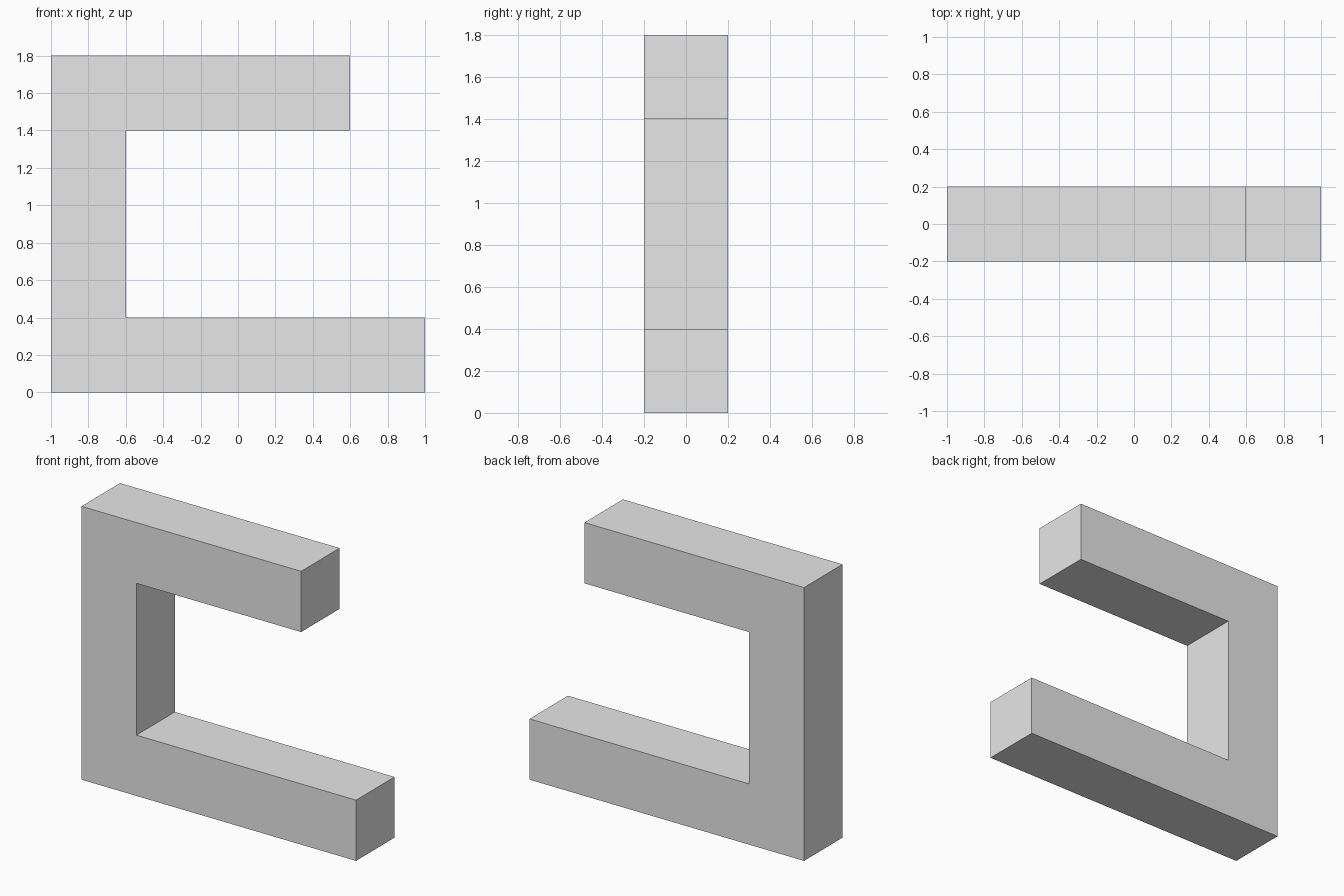
import bpy
import bmesh

# Remove the default cube
cube = bpy.data.objects.get("Cube")
if cube:
    bpy.data.objects.remove(cube, do_unlink=True)

# Plain grey material
grey = bpy.data.materials.new("light_grey")
grey.use_nodes = True
colour = (0.8, 0.8, 0.8, 1.0)
grey.diffuse_color = colour
grey.node_tree.nodes["Principled BSDF"].inputs["Base Color"].default_value = colour

# Side profile of the bracket: long lower arm, upright, shorter upper arm
BAR = 0.4
LEFT, TOP = -1.0, 1.8
LOWER_END, UPPER_END = 1.0, 0.6
profile = [
    (LEFT, 0), (LOWER_END, 0), (LOWER_END, BAR), (LEFT + BAR, BAR),
    (LEFT + BAR, TOP - BAR), (UPPER_END, TOP - BAR), (UPPER_END, TOP), (LEFT, TOP),
]

# Extrude the profile through the square bar's depth
bm = bmesh.new()
front = bm.faces.new([bm.verts.new((x, -BAR / 2, z)) for x, z in profile])
result = bmesh.ops.extrude_face_region(bm, geom=[front], use_keep_orig=True)
back_verts = [g for g in result["geom"] if isinstance(g, bmesh.types.BMVert)]
bmesh.ops.translate(bm, verts=back_verts, vec=(0, BAR, 0))
bmesh.ops.recalc_face_normals(bm, faces=bm.faces)

mesh = bpy.data.meshes.new("bracket_frame")
bm.to_mesh(mesh)
bm.free()
mesh.materials.append(grey)
frame = bpy.data.objects.new("bracket_frame", mesh)
bpy.context.collection.objects.link(frame)
